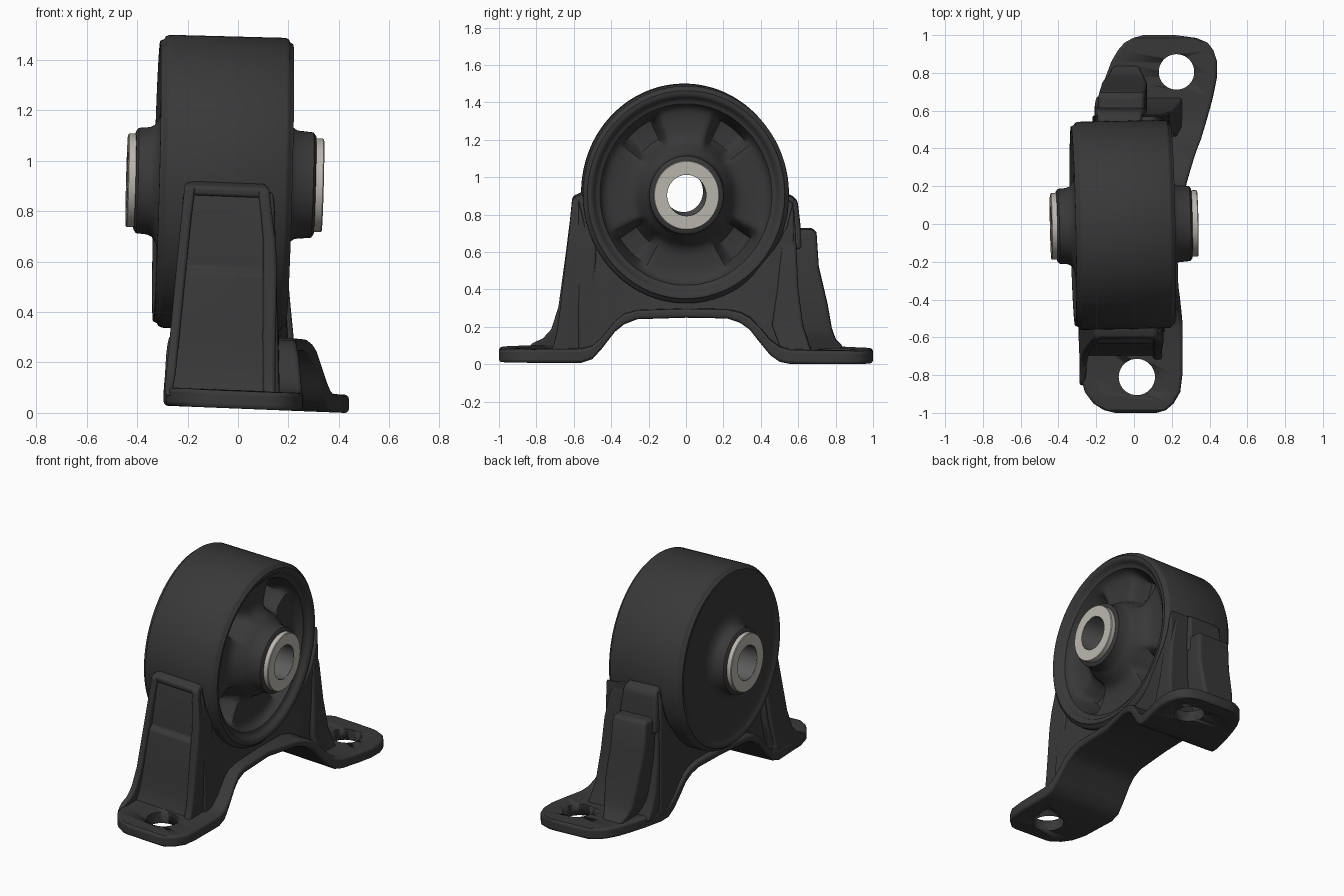
import bpy, bmesh, math
from mathutils import Matrix


def material(name, rgb):
    m = bpy.data.materials.new(name)
    m.diffuse_color = (*rgb, 1)
    return m


DARK = material("dark_casting", (0.04, 0.04, 0.04))
STEEL = material("bare_steel", (0.5, 0.475, 0.43))
BORE = material("bore_grey", (0.11, 0.11, 0.11))


def finish(name, bm, mat, bevel=0.0, tilt=False):
    bmesh.ops.recalc_face_normals(bm, faces=bm.faces)
    if tilt:  # the bracket leans slightly across its width
        for v in bm.verts:
            v.co.z += 0.017 - 0.04 * v.co.x
    me = bpy.data.meshes.new(name)
    bm.to_mesh(me)
    bm.free()
    me.materials.append(mat)
    ob = bpy.data.objects.new(name, me)
    bpy.context.collection.objects.link(ob)
    if bevel:
        mod = ob.modifiers.new("rounding", 'BEVEL')
        mod.width, mod.segments, mod.limit_method = bevel, 3, 'ANGLE'
        mod.angle_limit = math.radians(35)
    bpy.ops.object.select_all(action='DESELECT')
    ob.select_set(True)
    bpy.context.view_layer.objects.active = ob
    bpy.ops.object.shade_smooth_by_angle(angle=math.radians(40))
    return ob


def skin(rings, close_path=False):
    """Bridge equal-length closed sections, capping the ends if open."""
    bm = bmesh.new()
    vs = [[bm.verts.new(p) for p in ring] for ring in rings]
    n = len(vs[0])
    for i in range(len(vs) if close_path else len(vs) - 1):
        a, b = vs[i], vs[(i + 1) % len(vs)]
        for j in range(n):
            k = (j + 1) % n
            bm.faces.new((a[j], a[k], b[k], b[j]))
    if not close_path:
        bm.faces.new(vs[0])
        bm.faces.new(vs[-1])
    return bm


def step(a, b, t):
    t = max(0, min(1, (t - a) / (b - a)))
    return t * t * (3 - 2 * t)


def lathe(name, profile, mat, dent=None, seg=120):
    """Revolve (x, radius) points about x; dent(r, angle) lowers the right face."""
    rings = []
    for i in range(seg):
        a = 2 * math.pi * i / seg
        rings.append([(x - (dent(r, a) if dent and x > 0 else 0),
                       r * math.cos(a), r * math.sin(a) * 1.055) for x, r in profile])
    ob = finish(name, skin(rings, True), mat)
    ob.location = (-0.055, -0.005, 0.913)
    ob.rotation_euler = (0, math.radians(1.5), math.radians(1.2))
    return ob


def pocket(r, a):
    """Four diagonal pockets in the rubber."""
    deg = math.degrees(a) % 360
    d = min(abs(deg - c) for c in (53, 127, 223, 317))
    return 0.12 * (1 - step(9, 18, d)) * step(0.25, 0.30, r) * (1 - step(0.415, 0.45, r))


# Housing ring with rubber faces: flat on the left, dished on the right
lathe("housing_and_rubber", [
    (-0.355, 0.12), (-0.355, 0.185), (-0.345, 0.198), (-0.30, 0.202), (-0.282, 0.21),
    (-0.265, 0.235), (-0.256, 0.27), (-0.254, 0.48), (-0.262, 0.50), (-0.268, 0.51),
    (-0.268, 0.527), (-0.252, 0.535), (-0.246, 0.545), (-0.232, 0.551), (0.23, 0.551),
    (0.242, 0.545), (0.247, 0.535), (0.26, 0.527), (0.26, 0.51), (0.25, 0.495),
    (0.235, 0.488), (0.225, 0.475), (0.22, 0.46), (0.195, 0.45), (0.18, 0.435),
    (0.172, 0.415), (0.168, 0.38), (0.168, 0.34), (0.17, 0.31), (0.178, 0.28),
    (0.20, 0.255), (0.24, 0.235), (0.265, 0.217), (0.285, 0.204), (0.35, 0.198),
    (0.36, 0.185), (0.36, 0.12)], DARK, pocket)

# Steel sleeve through the hub, with a darker bore
lathe("steel_sleeve", [
    (-0.386, 0.106), (-0.386, 0.172), (-0.382, 0.176), (0.388, 0.176), (0.392, 0.172),
    (0.392, 0.106)], STEEL, seg=64)
lathe("sleeve_bore", [(-0.384, 0.12), (-0.384, 0.104), (0.39, 0.104), (0.39, 0.12)], BORE, seg=64)

# Feet and arched flange: (y, bottom z, top z, left x, right x)
flange = [
    (-1.0, 0, .068, -.10, .12), (-.985, 0, .07, -.16, .17), (-.95, 0, .072, -.215, .21),
    (-.89, 0, .072, -.26, .245), (-.8, 0, .072, -.285, .256), (-.56, 0, .075, -.295, .258),
    (-.5, .02, .09, -.294, .255), (-.45, .075, .135, -.29, .25), (-.38, .165, .22, -.285, .242),
    (-.33, .205, .26, -.28, .235), (-.26, .232, .28, -.275, .232), (0, .24, .288, -.26, .23),
    (.22, .238, .285, -.25, .28), (.29, .215, .27, -.245, .3), (.34, .18, .245, -.24, .315),
    (.40, .105, .185, -.235, .335), (.45, .045, .125, -.23, .355), (.5, .01, .09, -.225, .37),
    (.55, 0, .075, -.215, .385), (.67, 0, .072, -.185, .418), (.78, 0, .072, -.15, .44),
    (.86, 0, .072, -.12, .44), (.92, 0, .07, -.085, .42), (.96, 0, .07, -.05, .39),
    (.985, 0, .07, -.005, .33), (1.0, 0, .068, .05, .22)]
feet = finish("feet_and_arch", skin([[(l, y, b), (r, y, b), (r, y, t), (l, y, t)]
                                     for y, b, t, l, r in flange]), DARK, 0.016, True)

# Bolt holes
for x, y, r in ((0.015, -0.81, 0.096), (0.225, 0.805, 0.094)):
    bm = bmesh.new()
    bmesh.ops.create_cone(bm, cap_ends=True, segments=40, radius1=r, radius2=r, depth=0.4,
                          matrix=Matrix.Translation((x, y, 0.03)))
    cutter = finish("hole_cutter", bm, DARK)
    cutter.hide_render = True
    cutter.hide_set(True)
    mod = feet.modifiers.new("bolt_hole", 'BOOLEAN')
    mod.object, mod.operation, mod.solver = cutter, 'DIFFERENCE', 'EXACT'

# Web under the ring, curved to cradle it
web = []
for i in range(33):
    y = -0.575 + 1.15 * i / 32
    inner = 0.913 - 0.54 * math.sqrt(max(0, 1 - (y / 0.575) ** 2))
    low = min(0.27, max(0.05, 0.27 - (abs(y) - 0.27) * 0.9))
    r = 0.165 + 0.04 * step(0.2, 0.5, y)
    web.append([(-.22, y, low), (r, y, low), (r - .02, y, min(inner, .87)), (-.22, y, min(inner, .87))])
finish("cradle_web", skin(web), DARK, 0.012, True)


def leg(name, stations, bevel=0.018):
    """Stacked sections: (z, outer y, inner y, left x, right x)."""
    finish(name, skin([[(l, o, z), (r, o, z), (r, i, z), (l, i, z)]
                       for z, o, i, l, r in stations]), DARK, bevel, True)


# Front leg: lower pad with a shelf, framed by two side ribs
leg("front_leg", [
    (.05, -.705, -.53, -.27, .12), (.1, -.685, -.53, -.27, .12), (.17, -.67, -.50, -.265, .125),
    (.3, -.655, -.47, -.25, .13), (.53, -.632, -.47, -.23, .135), (.555, -.607, -.47, -.23, .135),
    (.82, -.592, -.47, -.205, .12), (.865, -.58, -.47, -.2, .115),
    (.885, -.55, -.47, -.195, .11)], 0.01)
leg("left_front_rib", [
    (.04, -.86, -.53, -.29, -.262), (.085, -.82, -.53, -.288, -.255), (.11, -.765, -.53, -.286, -.25),
    (.16, -.72, -.52, -.282, -.244), (.28, -.682, -.50, -.27, -.232), (.55, -.645, -.48, -.245, -.205),
    (.75, -.62, -.48, -.225, -.185), (.87, -.608, -.5, -.212, -.17), (.89, -.57, -.5, -.205, -.17)], 0.012)
leg("right_front_rib", [
    (.04, -.73, -.53, .10, .15), (.1, -.705, -.53, .10, .148), (.16, -.69, -.52, .10, .148),
    (.28, -.674, -.50, .098, .15), (.55, -.643, -.48, .10, .155), (.67, -.628, -.48, .10, .15),
    (.78, -.617, -.48, .09, .135), (.87, -.608, -.5, .08, .125), (.89, -.57, -.5, .08, .118)], 0.014)
leg("front_leg_cap", [(.84, -.6, -.5, -.2, .12), (.875, -.604, -.5, -.2, .12),
                      (.895, -.56, -.5, -.19, .11)], 0.012)

# Back leg: stepped block with a narrower tab at the top
leg("back_leg", [
    (.04, .85, .5, -.10, .02), (.085, .83, .5, -.12, .035), (.115, .80, .5, -.135, .05),
    (.17, .78, .5, -.155, .06), (.3, .757, .48, -.17, .07), (.5, .71, .48, -.185, .065),
    (.68, .698, .48, -.188, .055), (.705, .68, .48, -.18, .05)])
leg("back_tab", [(.6, .62, .48, -.21, .07), (.72, .612, .48, -.205, .06),
                 (.85, .597, .48, -.195, .045), (.885, .56, .48, -.185, .035)])

# Thin panel between the back leg and the ring
leg("back_cradle_panel", [
    (.04, .68, .5, -.2, .26), (.09, .66, .5, -.205, .25), (.2, .625, .46, -.21, .23),
    (.4, .60, .49, -.21, .21), (.62, .59, .51, -.205, .19), (.8, .58, .53, -.2, .15),
    (.86, .565, .53, -.195, .10)], 0.014)
